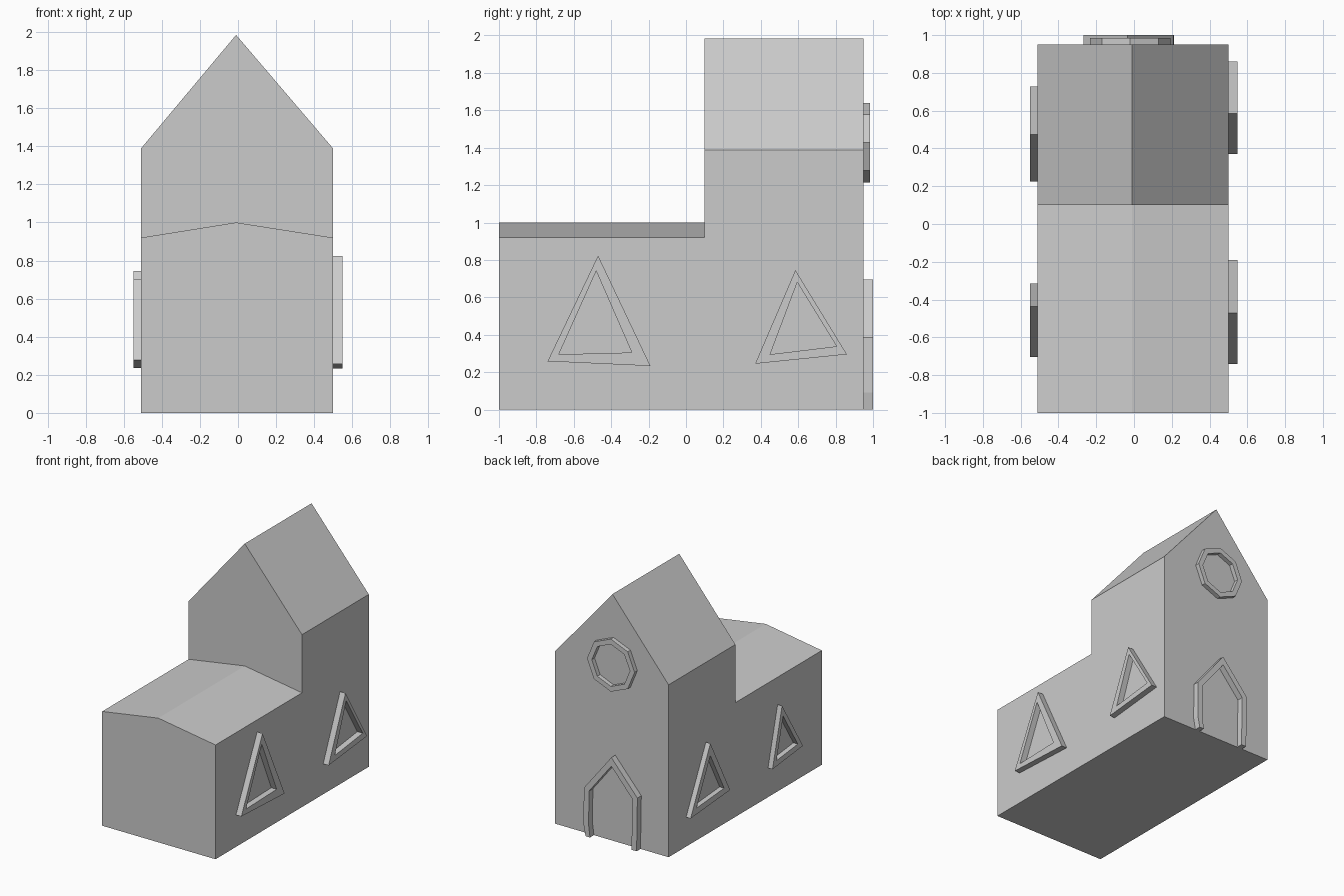
import bpy, bmesh, math

if "Cube" in bpy.data.objects:
    bpy.data.objects.remove(bpy.data.objects["Cube"])


def finish(bm, name):
    bmesh.ops.recalc_face_normals(bm, faces=bm.faces[:])
    me = bpy.data.meshes.new(name)
    bm.to_mesh(me)
    bm.free()
    ob = bpy.data.objects.new(name, me)
    bpy.context.collection.objects.link(ob)
    return ob


# Chapel body: an L-shaped side profile lofted over left eave, ridge, right eave
def chapel_body():
    bm = bmesh.new()
    rings = []
    for x, low, high in [(-0.51, 0.92, 1.388), (-0.01, 1.0, 1.985), (0.50, 0.92, 1.388)]:
        profile = [(-1, 0), (0.95, 0), (0.95, high), (0.1, high), (0.1, low), (-1, low)]
        rings.append([bm.verts.new((x, y, z)) for y, z in profile])
    for a, b in zip(rings, rings[1:]):
        for i in range(6):
            j = (i + 1) % 6
            bm.faces.new((a[i], a[j], b[j], b[i]))
    bm.faces.new(rings[0])
    bm.faces.new(rings[-1])
    # clean the flat end walls and floor
    bmesh.ops.recalc_face_normals(bm, faces=bm.faces[:])
    bmesh.ops.dissolve_limit(bm, angle_limit=math.radians(1),
                             verts=bm.verts[:], edges=bm.edges[:])
    return finish(bm, "chapel_body")


# Raised frame: band between two outlines, standing out from a wall
def frame(name, outer, inner, near, far, axis, closed=True):
    bm = bmesh.new()

    def loop(points, d):
        return [bm.verts.new((d, u, v) if axis == "x" else (u, d, v)) for u, v in points]

    loops = [loop(outer, near), loop(outer, far), loop(inner, far), loop(inner, near)]
    n = len(outer)
    for k in range(4):
        a, b = loops[k], loops[(k + 1) % 4]
        for i in range(n if closed else n - 1):
            j = (i + 1) % n
            bm.faces.new((a[i], a[j], b[j], b[i]))
    if not closed:
        for i in (0, n - 1):
            bm.faces.new([l[i] for l in loops])
    return finish(bm, name)


def shrink(points, s):
    cu = sum(p[0] for p in points) / len(points)
    cv = sum(p[1] for p in points) / len(points)
    return [(cu + (u - cu) * s, cv + (v - cv) * s) for u, v in points]


chapel_body()

# Right side windows
frame("right_front_window", [(-0.74, 0.258), (-0.19, 0.233), (-0.47, 0.823)],
      [(-0.68, 0.295), (-0.29, 0.305), (-0.48, 0.74)], 0.50, 0.548, "x")
frame("right_back_window", [(0.37, 0.245), (0.86, 0.295), (0.585, 0.745)],
      [(0.45, 0.295), (0.805, 0.338), (0.595, 0.68)], 0.50, 0.548, "x")

# Left side windows
for name, tri in [("left_back_window", [(0.727, 0.237), (0.225, 0.275), (0.475, 0.745)]),
                  ("left_front_window", [(-0.315, 0.235), (-0.703, 0.277), (-0.437, 0.70)])]:
    frame(name, tri, shrink(tri, 0.70), -0.51, -0.55, "x")

# Octagonal window on the back gable
octagon = [(-0.02 + 0.212 * math.cos(i * math.pi / 4),
            1.427 + 0.212 * math.sin(i * math.pi / 4)) for i in range(8)]
frame("round_window", octagon, shrink(octagon, 0.80), 0.95, 0.985, "y")

# Pointed door surround on the back wall, open at the floor
frame("door_surround",
      [(-0.26, 0), (-0.267, 0.43), (-0.035, 0.695), (0.21, 0.385), (0.212, 0.09), (0.195, 0)],
      [(-0.215, 0), (-0.222, 0.41), (-0.035, 0.625), (0.165, 0.37), (0.167, 0.09), (0.155, 0)],
      0.95, 1.0, "y", closed=False)
